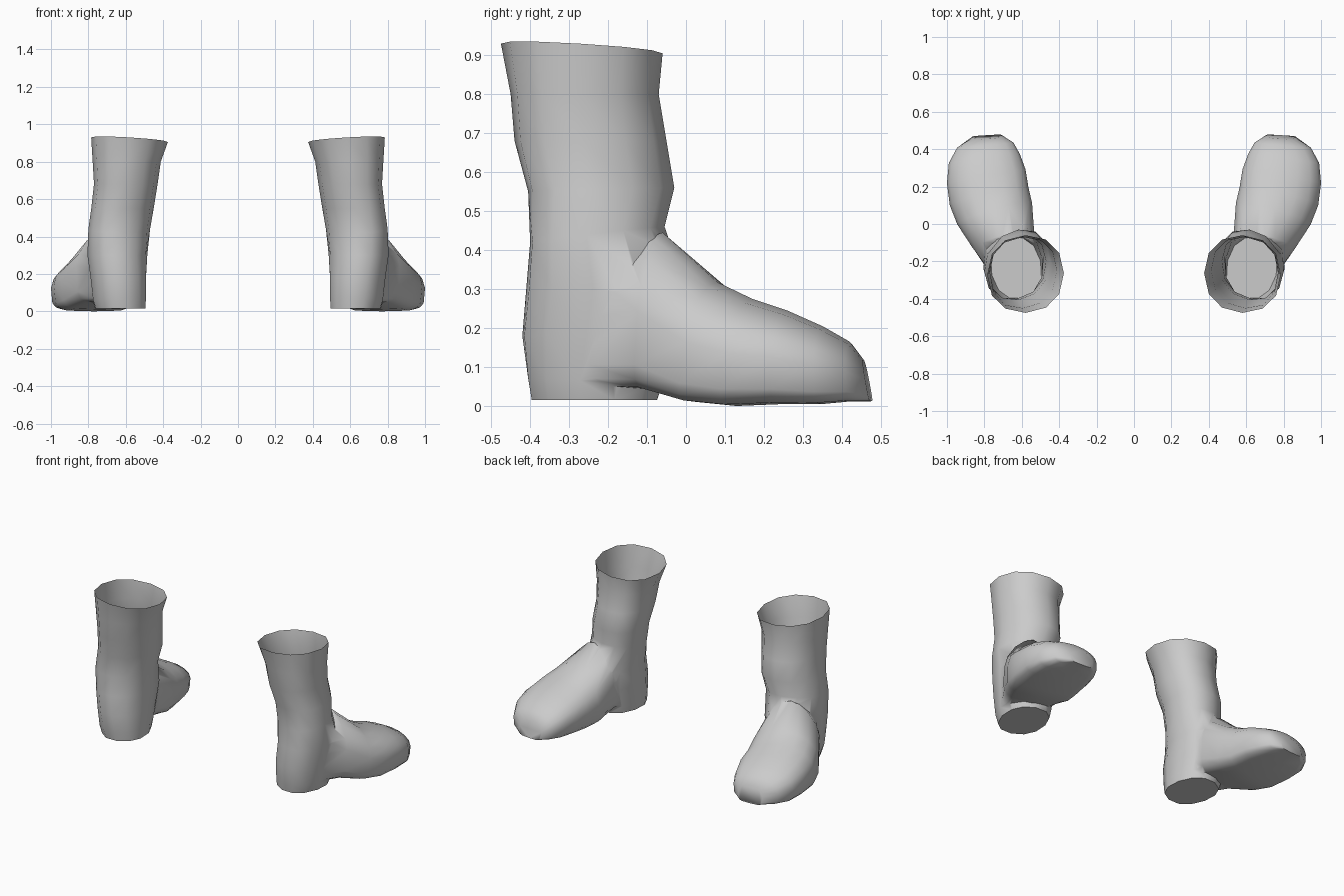
import bpy, bmesh
from math import sin, cos, pi

cube = bpy.data.objects.get("Cube")
if cube:
    bpy.data.objects.remove(cube, do_unlink=True)

GREY = (0.6, 0.6, 0.6, 1)
mat = bpy.data.materials.new("plain grey")
mat.use_nodes = True
mat.diffuse_color = GREY
bsdf = mat.node_tree.nodes["Principled BSDF"]
bsdf.inputs["Base Color"].default_value = GREY
bsdf.inputs["Roughness"].default_value = 0.8

# Each ring: back/bottom point (y, z), front/top point (y, z), centre x, half width
SHAFT = [
    (-.475, .93, -.06, .905, .58, .205),
    (-.45, .80, -.07, .80, .595, .182),
    (-.44, .68, -.05, .68, .60, .17),
    (-.405, .55, -.03, .56, .617, .167),
    (-.40, .42, -.055, .46, .635, .165),
    (-.41, .30, .0, .30, .645, .16),
    (-.42, .18, -.02, .18, .64, .148),
    (-.405, .07, -.06, .06, .635, .14),
    (-.395, .015, -.075, .015, .63, .13),
]
FOOT = [
    (-.28, .05, -.20, .40, .645, .11),
    (-.09, .042, -.06, .445, .70, .165),
    (.03, .01, .08, .318, .745, .20),
    (.13, .0, .17, .275, .775, .21),
    (.25, .005, .26, .245, .79, .21),
    (.35, .005, .35, .205, .80, .19),
    (.425, .012, .42, .165, .795, .15),
    (.475, .012, .455, .12, .785, .08),
]


def power(v, n):
    return (1 if v >= 0 else -1) * abs(v) ** (2 / n)


def loft(name, rings, sides, side, upper, lower, skew):
    """Closed skin over rounded rings; skew and lean turn them towards the splayed toe."""
    bm = bmesh.new()
    loops = []
    for yb, zb, yf, zf, cx, hw in rings:
        loop = []
        lean = max(0, .25 - .5 * zb)
        for i in range(sides):
            a = 2 * pi * i / sides
            n = upper(yf) if sin(a) > 0 else lower
            dx = hw * power(cos(a), n)
            t = (1 + power(sin(a), n)) / 2
            y = yb + (yf - yb) * t - skew(yb, zb) * dx
            z = zb + (zf - zb) * t
            if zb > .9:          # the opening dips towards the inside of the leg
                z += .06 * dx
            x = cx + dx + lean * (yf - yb) * (t - .5)
            loop.append(bm.verts.new((side * x, y, z)))
        loops.append(loop)
    for p, q in zip(loops, loops[1:]):
        for i in range(sides):
            j = (i + 1) % sides
            bm.faces.new((p[i], p[j], q[j], q[i]))
    bm.faces.new(loops[0])
    bm.faces.new(loops[-1])
    bmesh.ops.recalc_face_normals(bm, faces=bm.faces)
    mesh = bpy.data.meshes.new(name)
    bm.to_mesh(mesh)
    bm.free()
    mesh.materials.append(mat)
    ob = bpy.data.objects.new(name, mesh)
    bpy.context.collection.objects.link(ob)
    return ob


def make_boot(name, side):
    boot = loft(name, SHAFT, 12, side, lambda y: 2.2, 2.2, lambda y, z: .3 * (1 - z))
    # The instep is narrow at the ankle and rounder towards the toe
    foot = loft(name + "_foot", FOOT, 16, side, lambda y: 1.65 if y < 0 else 2.1, 5,
                lambda y, z: .3 - .5 * max(0, y))
    # Join shaft and foot into one skin
    mod = boot.modifiers.new("join", 'BOOLEAN')
    mod.operation = 'UNION'
    mod.solver = 'EXACT'
    mod.object = foot
    bpy.ops.object.select_all(action='DESELECT')
    bpy.context.view_layer.objects.active = boot
    boot.select_set(True)
    bpy.ops.object.modifier_apply(modifier="join")
    bpy.data.objects.remove(foot, do_unlink=True)
    # Open the top
    bm = bmesh.new()
    bm.from_mesh(boot.data)
    lid = [f for f in bm.faces if all(v.co.z > .87 for v in f.verts)]
    bmesh.ops.delete(bm, geom=lid, context='FACES')
    bm.to_mesh(boot.data)
    bm.free()
    bpy.ops.object.shade_smooth_by_angle(angle=1.15)


make_boot("left_boot", 1)
make_boot("right_boot", -1)
